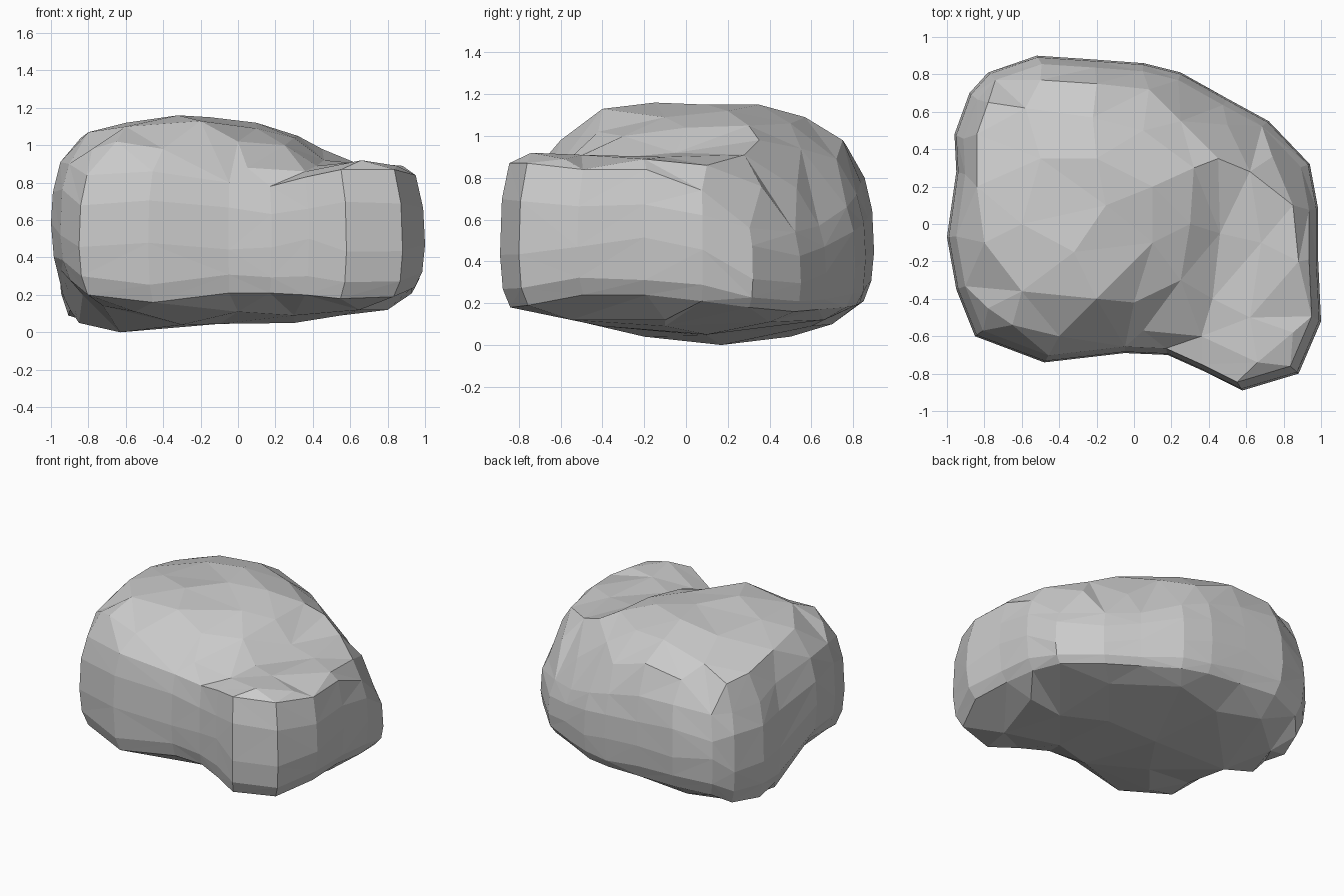
import bpy, bmesh, random
from mathutils import Vector
from mathutils.geometry import delaunay_2d_cdt

random.seed(4)

# plan outline of the boulder: x, y, shoulder height, lower edge height
OUTLINE = [
    (.985, .08, .74, .21), (.94, .32, .56, .18), (.72, .55, .54, .16), (.50, .67, .57, .17),
    (.25, .81, .66, .18), (.05, .86, .72, .19), (-.22, .88, .78, .20), (-.52, .90, .80, .21),
    (-.78, .81, .76, .18), (-.88, .70, .76, .11), (-.96, .48, .78, .09), (-.95, .28, .84, .12),
    (-1.0, -.07, .91, .33), (-.95, -.35, .90, .28), (-.85, -.60, .84, .20), (-.48, -.74, .86, .16),
    (-.05, -.69, .80, .21), (.18, -.70, .78, .21), (.38, -.79, .83, .20), (.58, -.89, .87, .18),
    (.88, -.80, .87, .19), (1.0, -.52, .84, .24), (.985, -.20, .84, .24)]

# facet corners on the crown, from the high back to the low right shelf
CROWN = [
    (-.32, -.15, 1.16), (-.15, .1, 1.15), (-.2, .35, 1.15), (-.6, 0, 1.12), (-.5, .35, 1.11),
    (-.8, -.1, 1.07), (-.84, .2, 1.04), (-.84, .48, .98), (-.78, .65, .95), (-.58, .62, 1.03),
    (-.5, .77, .95), (-.22, .57, 1.09), (-.2, .75, .98), (.05, .5, 1.06), (.08, .72, .89),
    (.1, .2, 1.12), (.1, -.1, 1.09), (-.2, -.4, 1.13), (-.6, -.36, 1.10), (-.78, -.45, .98),
    (-.4, -.6, .98), (-.65, -.54, 1.02), (.0, -.42, 1.02), (.05, -.57, .88), (.25, -.3, 1.0),
    (.3, 0, 1.04), (.32, .3, 1.05), (.45, .35, .98), (.25, .55, .94), (.5, .53, .75),
    (.62, .28, .91), (.74, .36, .76), (.46, -.05, .92), (.42, -.4, .89), (.36, -.6, .86),
    (.62, -.5, .91), (.66, -.74, .92), (.85, -.58, .89), (.88, -.2, .89), (.85, .1, .86),
    (.68, -.1, .90)]
BELLY = [
    (-.63, .17, .0), (-.1, .1, .045), (.3, .1, .05), (.3, -.4, .09), (.65, -.55, .12),
    (-.55, -.5, .11), (-.2, .6, .09), (.55, .4, .11), (-.75, .5, .04), (0, -.5, .11),
    (.8, -.1, .12), (-.85, .2, .05), (-.83, -.1, .20), (.15, .66, .12), (-.5, .7, .10),
    (-.3, -.2, .04), (.55, -.1, .09), (-.72, -.3, .14)]

bm = bmesh.new()
n = len(OUTLINE)


def ring(scale, share, jitter=0):
    """Side wall loop: share 1 is the shoulder, share 0 the lower edge."""
    loop = []
    for x, y, zt, zb in OUTLINE:
        t = share + random.uniform(-jitter, jitter)
        loop.append(bm.verts.new((x * scale, y * scale, zb + (zt - zb) * t)))
    return loop


def cap(rim, points):
    """Close a rim with irregular triangular facets through the given points."""
    verts = rim + [bm.verts.new(p) for p in points]
    _, _, faces, origin, _, _ = delaunay_2d_cdt(
        [Vector(v.co.xy) for v in verts], [], [list(range(n))], 1, 1e-5)
    for f in faces:
        bm.faces.new([verts[origin[i][0]] for i in f])


# side wall, with uneven loops so the facets look broken
rings = [ring(.95, 1), ring(.99, .74, .05), ring(1, .42, .07), ring(.985, .14, .03), ring(.945, 0)]
for upper, lower in zip(rings, rings[1:]):
    for i in range(n):
        j = (i + 1) % n
        a, b, c, d = upper[i], lower[i], lower[j], upper[j]
        pair = ((a, b, c), (a, c, d)) if random.random() < .5 else ((a, b, d), (b, c, d))
        for tri in pair:
            bm.faces.new(tri)

# crown and underside
cap(rings[0], CROWN)
cap(rings[-1], BELLY)
bmesh.ops.recalc_face_normals(bm, faces=bm.faces)

mesh = bpy.data.meshes.new("boulder")
bm.to_mesh(mesh)
bm.free()
boulder = bpy.data.objects.new("boulder", mesh)
bpy.context.collection.objects.link(boulder)
